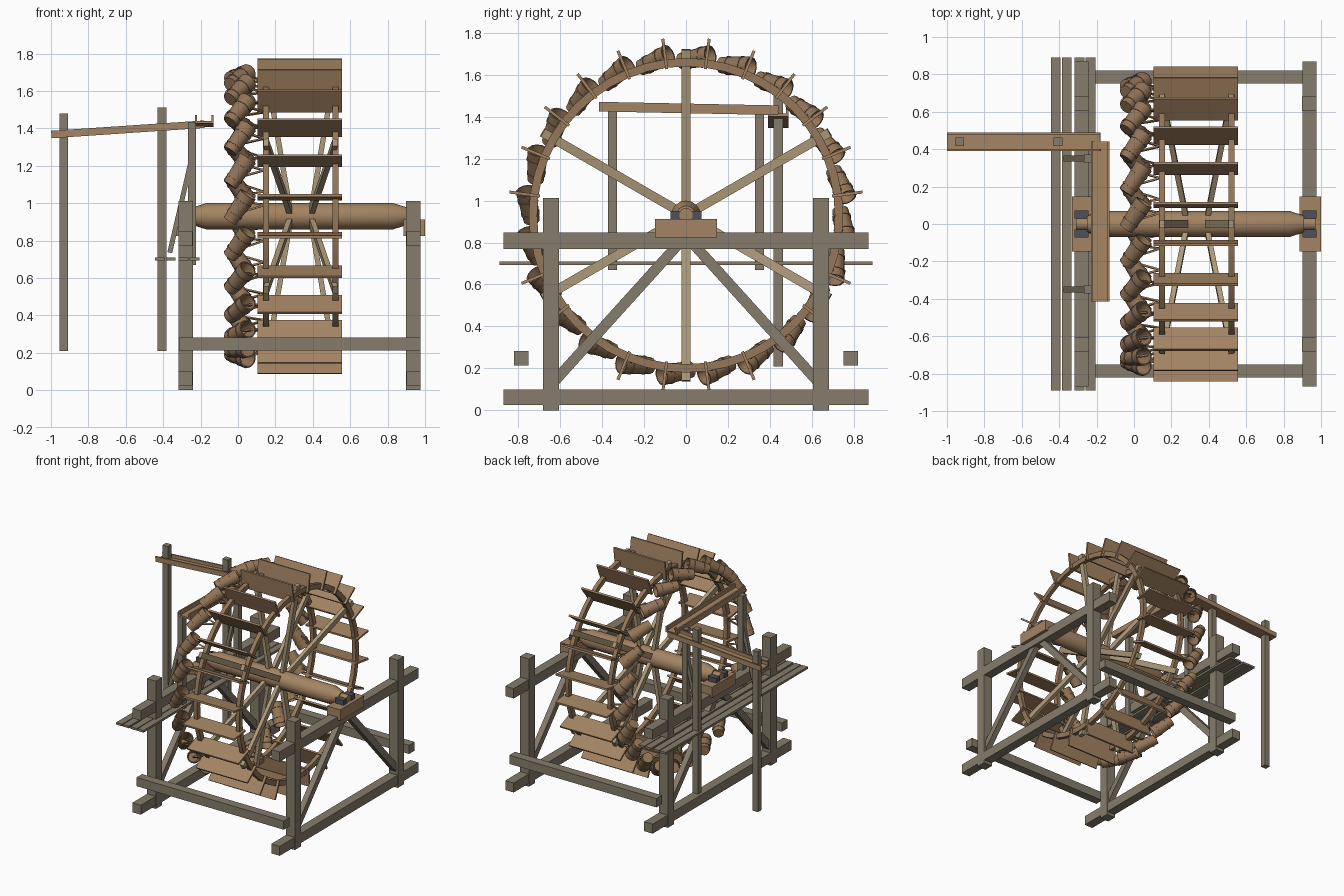
import bpy, bmesh, math
from mathutils import Vector, Matrix

if "Cube" in bpy.data.objects:
    bpy.data.objects.remove(bpy.data.objects["Cube"])

V = Vector
CZ = 0.93          # axle height
N = 24             # paddles and buckets


def mat(name, rgb):
    m = bpy.data.materials.new(name)
    m.diffuse_color = (*rgb, 1)
    m.use_nodes = True
    m.node_tree.nodes["Principled BSDF"].inputs["Base Color"].default_value = m.diffuse_color
    return m


TAN = mat("tan_wood", (.37, .23, .125))
RIM = mat("rim_wood", (.30, .19, .10))
GREY = mat("weathered_wood", (.24, .20, .145))
PALE = mat("pale_wood", (.42, .32, .19))
BUCK = mat("bucket_wood", (.29, .175, .095))
IRON = mat("dark_iron", (.075, .085, .10))


def finish(name, bm, m, smooth=False):
    bmesh.ops.recalc_face_normals(bm, faces=bm.faces)
    me = bpy.data.meshes.new(name)
    bm.to_mesh(me)
    bm.free()
    me.materials.append(m)
    ob = bpy.data.objects.new(name, me)
    bpy.context.collection.objects.link(ob)
    if smooth:
        bpy.ops.object.select_all(action='DESELECT')
        ob.select_set(True)
        bpy.context.view_layer.objects.active = ob
        bpy.ops.object.shade_smooth_by_angle(angle=math.radians(35))
    return ob


def box(name, x, y, z, m):
    """Axis-aligned box from (min, max) ranges."""
    bm = bmesh.new()
    bmesh.ops.create_cube(bm, size=1)
    for v in bm.verts:
        v.co = V([(r[0] + r[1]) / 2 + c * (r[1] - r[0]) for r, c in zip((x, y, z), v.co)])
    return finish(name, bm, m)


def beam(name, a, b, w, t, side, m):
    """Bar from a to b; w is measured along side, t across it."""
    a, b = V(a), V(b)
    d = (b - a).normalized()
    s = V(side)
    s = (s - d * s.dot(d)).normalized()
    u = d.cross(s)
    bm = bmesh.new()
    bmesh.ops.create_cube(bm, size=1)
    for v in bm.verts:
        c = v.co.copy()
        v.co = (a + b) / 2 + d * c.x * (b - a).length + s * c.y * w + u * c.z * t
    return finish(name, bm, m)


def lathe(name, prof, origin, axis, n, m, closed=False, smooth=True):
    """Spin (radius, distance) profile round axis."""
    q = V(axis).to_track_quat('Z', 'Y')
    bm = bmesh.new()
    rings = []
    for r, h in prof:
        k = n if r > 0 else 1
        rings.append([bm.verts.new(V(origin) + q @ V((r * math.cos(2 * math.pi * i / n),
                      r * math.sin(2 * math.pi * i / n), h))) for i in range(k)])
    pairs = list(zip(rings, rings[1:])) + ([(rings[-1], rings[0])] if closed else [])
    for p, q2 in pairs:
        for i in range(n):
            j = (i + 1) % n
            f = [p[i % len(p)], p[j % len(p)], q2[j % len(q2)], q2[i % len(q2)]]
            bm.faces.new(list(dict.fromkeys(f)))
    return finish(name, bm, m, smooth)


def wheel(x, r, th):
    """Point on the wheel, th clockwise from the top."""
    return V((x, r * math.sin(th), CZ + r * math.cos(th)))


# axle with tapered ends and pivots
lathe("axle", [(0, -.31), (.034, -.31), (.034, -.25), (.045, -.25), (.07, -.17), (.07, .83),
               (.045, .91), (.034, .91), (.034, .97), (0, .97)], (0, 0, CZ), (1, 0, 0), 16, TAN)

# wheel rims and splayed spokes
for side, s in (("left", -1), ("right", 1)):
    xr = .335 + s * .185
    lathe(f"{side}_rim", [(.71, -.016), (.75, -.016), (.75, .016), (.71, .016)],
          (xr, 0, CZ), (1, 0, 0), 48, RIM, closed=True)
    for k in range(6):
        th = math.radians(60 * k)
        beam(f"{side}_spoke_{k}", wheel(.335 + s * .055, .03, th), wheel(xr, .79, th),
             .044, .028, (0, math.cos(th), -math.sin(th)), PALE)

# paddles
for k in range(N):
    th = math.radians(7.5 + 15 * k)
    beam(f"paddle_{k}", wheel(.33, .703, th), wheel(.33, .849, th), .45, .014, (1, 0, 0), TAN)

# tilted banded buckets tied to the left rim
bucket = [(0, 0), (.039, 0), (.0415, .035), (.045, .035), (.046, .048), (.0425, .048),
          (.047, .115), (.0505, .115), (.0515, .128), (.048, .128), (.051, .172),
          (.044, .172), (.034, .015), (0, .015)]
for k in range(N):
    th = math.radians(3.5 + 15 * k)
    tang = V((0, math.cos(th), -math.sin(th)))
    rad = V((0, math.sin(th), math.cos(th)))
    d = (tang * .80 + V((.55, 0, 0)) + rad * .2).normalized()
    c = wheel(.005, .75, th)
    lathe(f"bucket_{k}", bucket, c - d * .086, d, 12, BUCK)
    for j, o in enumerate((-.045, .045)):
        beam(f"bucket_tie_{k}_{j}", c + d * o, wheel(.14, .73, th + .02), .01, .01, rad, RIM)

# end frames
for side, x in (("left", -.28), ("right", .938)):
    w = (x - .037, x + .037)
    box(f"{side}_sill", w, (-.87, .87), (.025, .10), GREY)
    box(f"{side}_top_beam", w, (-.87, .87), (.77, .848), GREY)
    bx = (x - .052, x + .052) if side == "left" else (.885, 1.0)
    box(f"{side}_bearing_block", bx, (-.147, .147), (.825, .912), TAN)
    for e, s in (("front", -1), ("back", 1)):
        box(f"{side}_{e}_post", (x - .039, x + .039), sorted((s * .605, s * .683)), (0, 1.012), GREY)
        beam(f"{side}_{e}_brace", (x, s * .635, .13), (x, s * .02, .81), .045, .05, (1, 0, 0), GREY)
        box(f"{side}_{e}_bearing_cheek", (x - .037, x + .037), sorted((s * .03, s * .073)),
            (.91, .95), IRON)

# long tie beams between the frames
for e, s in (("front", -1), ("back", 1)):
    box(f"{e}_tie_beam", (-.315, .975), sorted((s * .75, s * .82)), (.213, .282), GREY)

# walkway planks under the left top beam
for k, (a, b) in enumerate(((-.445, -.392), (-.386, -.333), (-.318, -.264), (-.258, -.205))):
    box(f"walkway_plank_{k}", (a, b), (-.89, .89), (.693, .71), GREY)


def trough(name, a, b, width, height, side):
    """Open channel: floor and two side boards, a and b on the floor underside."""
    a, b, s, up = V(a), V(b), V(side), V((0, 0, 1))
    beam(name + "_floor", a + up * .007, b + up * .007, width, .014, side, TAN)
    for j, e in enumerate((-1, 1)):
        o = s * e * (width / 2 - .006) + up * height / 2
        beam(f"{name}_side_{j}", a + o, b + o, .012, height, side, TAN)


# collecting trough beside the buckets and the delivery trough
trough("collecting_trough", (-.18, -.415, 1.425), (-.18, .44, 1.408), .10, .046, (1, 0, 0))
trough("delivery_trough", (-.998, .44, 1.347), (-.18, .44, 1.402), .10, .04, (0, 1, 0))

# trough supports
box("outer_trough_post", (-.955, -.908), (.418, .463), (.21, 1.48), GREY)
box("inner_trough_post", (-.43, -.382), (.418, .463), (.21, 1.512), GREY)
for e, s in (("front", -1), ("back", 1)):
    y = s * .35
    box(f"{e}_collecting_post", (-.268, -.224), (y - .022, y + .022), (.67, 1.435), GREY)
    beam(f"{e}_collecting_strut", (-.365, y, .735), (-.25, y, 1.23), .03, .026, (0, 1, 0), GREY)
